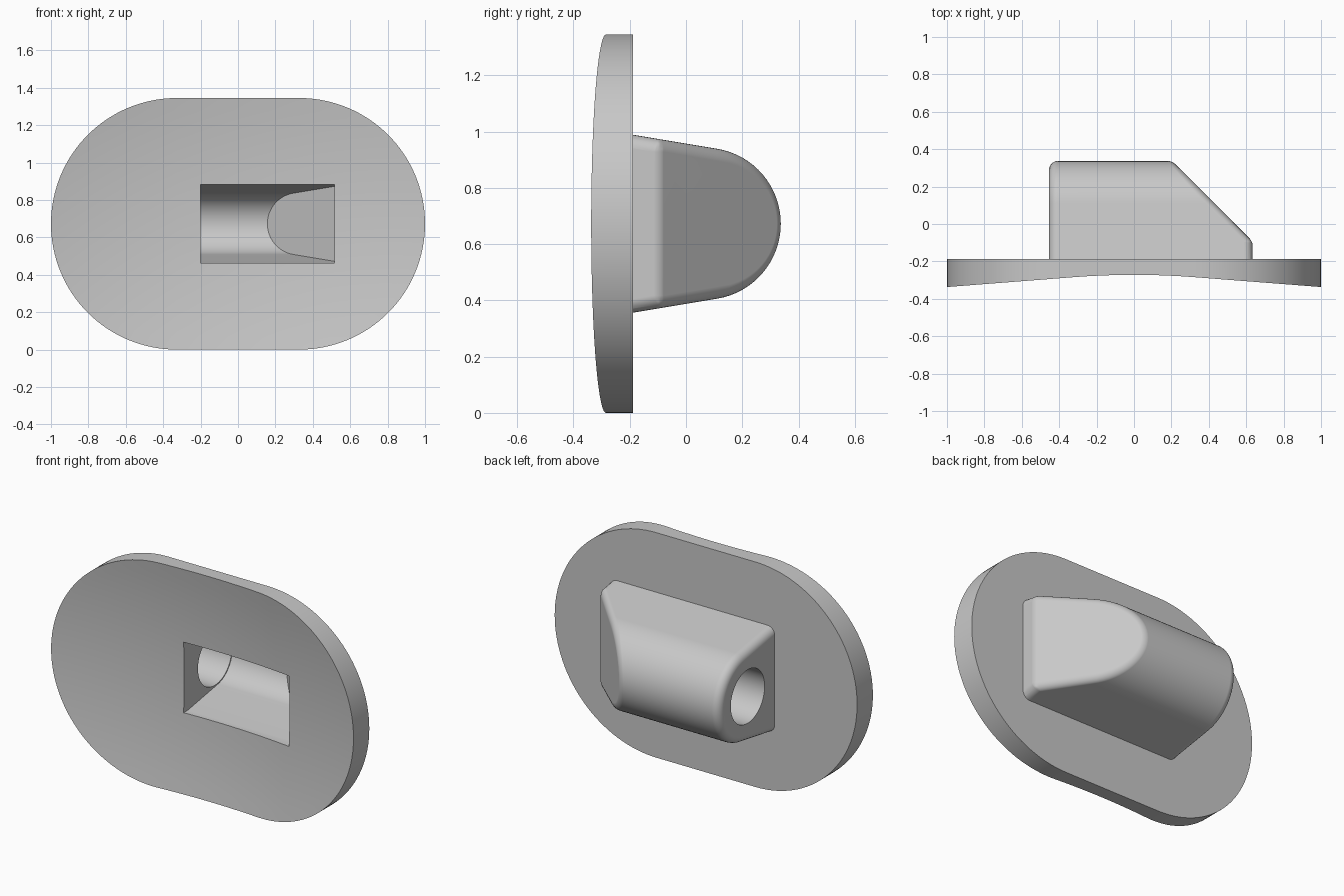
import bpy, bmesh
from math import sin, cos, tan, pi, sqrt, atan
from mathutils import Vector

cube = bpy.data.objects.get("Cube")
if cube:
    bpy.data.objects.remove(cube)

MID = 0.6725          # height of the centre line, also the plate end radius
BACK = -0.188         # back face of the plate
AXIS_Y = 0.067        # axis of the rounded housing
TILT = atan(1 / 6)    # taper of the housing sides

grey = bpy.data.materials.new("plain grey")
grey.use_nodes = True
colour = (0.58, 0.58, 0.58, 1)
grey.diffuse_color = colour
grey.node_tree.nodes["Principled BSDF"].inputs["Base Color"].default_value = colour


def make_object(name, bm):
    bmesh.ops.recalc_face_normals(bm, faces=bm.faces)
    mesh = bpy.data.meshes.new(name)
    bm.to_mesh(mesh)
    bm.free()
    mesh.materials.append(grey)
    obj = bpy.data.objects.new(name, mesh)
    bpy.context.collection.objects.link(obj)
    return obj


def extrude_x(profile, x0, x1):
    """Prism along x from a (y, z) profile."""
    bm = bmesh.new()
    face = bm.faces.new([bm.verts.new((x0, y, z)) for y, z in profile])
    new = bmesh.ops.extrude_face_region(bm, geom=[face], use_keep_orig=True)
    verts = [v for v in new["geom"] if isinstance(v, bmesh.types.BMVert)]
    bmesh.ops.translate(bm, verts=verts, vec=(x1 - x0, 0, 0))
    bmesh.ops.recalc_face_normals(bm, faces=bm.faces)
    return bm


def arch(radius, base_y, front_y=None, steps=32):
    """Round top, sides widening to base_y, then optionally straight to front_y."""
    pts = []
    for i in range(steps + 1):
        a = -pi / 2 + TILT + (pi - 2 * TILT) * i / steps
        pts.append((AXIS_Y + radius * cos(a), MID + radius * sin(a)))
    half = radius * cos(TILT) + (pts[0][0] - base_y) / 6
    pts.append((base_y, MID + half))
    if front_y is not None:
        pts += [(front_y, MID + half), (front_y, MID - half)]
    pts.append((base_y, MID - half))
    return pts


def slope_cut(bm, offset):
    """Slice off the +x end at 45 degrees where x + y exceeds offset."""
    cut = bmesh.ops.bisect_plane(
        bm, geom=bm.verts[:] + bm.edges[:] + bm.faces[:], dist=1e-5,
        plane_co=(offset, 0, 0), plane_no=Vector((1, 1, 0)).normalized(),
        clear_outer=True)
    edges = [e for e in cut["geom_cut"] if isinstance(e, bmesh.types.BMEdge)]
    bmesh.ops.contextual_create(bm, geom=edges)
    bmesh.ops.recalc_face_normals(bm, faces=bm.faces)


def apply(obj, mod):
    bpy.context.view_layer.objects.active = obj
    bpy.ops.object.modifier_apply(modifier=mod.name)


def combine(target, other, operation):
    mod = target.modifiers.new(operation.title(), "BOOLEAN")
    mod.operation, mod.object, mod.solver = operation, other, "EXACT"
    apply(target, mod)
    bpy.data.objects.remove(other)


# Plate: rounded oblong with a shallow dished front
straight = 1 - MID
right_end = [straight + MID * sin(pi / 2 * i / 32) for i in range(33)]
middle = [straight * (i / 6 - 1) for i in range(1, 12)]
columns = [-x for x in reversed(right_end)] + middle + right_end
ROWS = 20

bm = bmesh.new()
rings = []
for x in columns:
    half = sqrt(max(0, MID ** 2 - max(0, abs(x) - straight) ** 2))
    heights = [half * (2 * i / ROWS - 1) for i in range(ROWS + 1)]
    section = [(-0.218 - 0.119 * (x * x + z * z), z) for z in heights]
    section += [(BACK, half), (BACK, -half)]
    rings.append([bm.verts.new((x, y, MID + z)) for y, z in section])
for a, b in zip(rings, rings[1:]):
    for i in range(len(a)):
        j = (i + 1) % len(a)
        bm.faces.new((a[i], a[j], b[j], b[i]))
bmesh.ops.remove_doubles(bm, verts=bm.verts, dist=1e-4)
plate = make_object("plate_with_housing", bm)

# Housing: arch with one square end and one sloping end
base = BACK - 0.01
bm = extrude_x(arch(0.27, base), -0.455, 0.634)
slope_cut(bm, 0.54)

# Round its edges to an even radius: the weight follows the angle of each edge
weights = bm.edges.layers.float.new("bevel_weight_edge")
for e in bm.edges:
    angle = e.calc_face_angle(0)
    if angle > 0.35 and any(v.co.y > base + 0.001 for v in e.verts):
        e[weights] = min(1, tan(angle / 2))
housing = make_object("housing", bm)
bevel = housing.modifiers.new("Rounded edges", "BEVEL")
bevel.limit_method = "WEIGHT"
bevel.width, bevel.segments = 0.048, 6
apply(housing, bevel)
combine(plate, housing, "UNION")

# Pocket: smaller arch opening through the front of the plate
bm = extrude_x(arch(0.166, BACK, -0.5), -0.2, 0.515)
slope_cut(bm, 0.39)
combine(plate, make_object("pocket", bm), "DIFFERENCE")

# Round hole through the square end into the pocket
ring = [(AXIS_Y + 0.16 * cos(2 * pi * i / 48), MID + 0.16 * sin(2 * pi * i / 48))
        for i in range(48)]
combine(plate, make_object("end_hole", extrude_x(ring, -0.6, -0.1)), "DIFFERENCE")

# Smooth shading with crisp corners
bpy.ops.object.select_all(action="DESELECT")
plate.select_set(True)
bpy.context.view_layer.objects.active = plate
bpy.ops.object.shade_smooth_by_angle(angle=0.5)
normals = plate.modifiers.new("Flat faces", "WEIGHTED_NORMAL")
normals.keep_sharp = True
